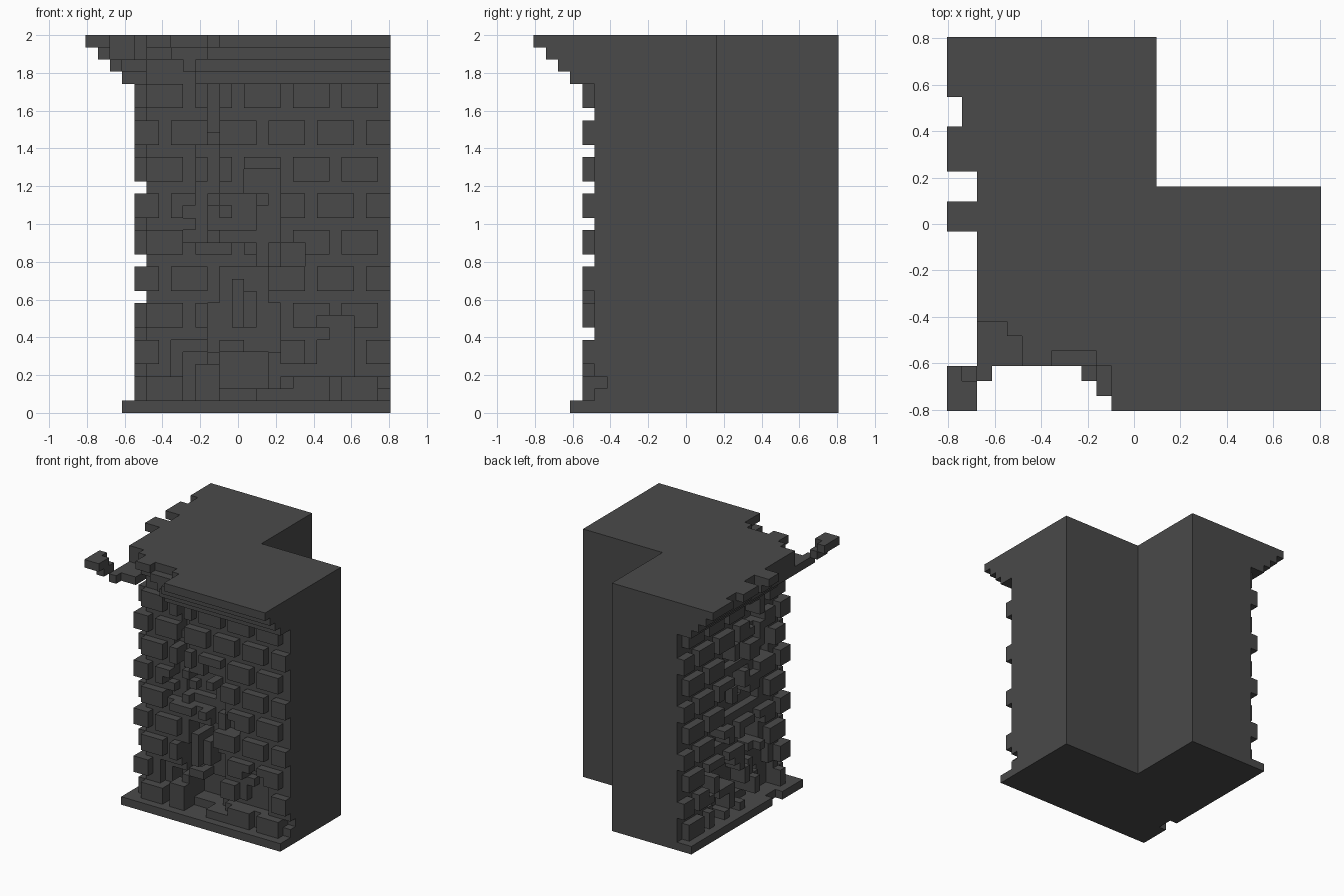
import bpy, bmesh, random
from mathutils import Vector

cube = bpy.data.objects.get("Cube")
if cube:
    bpy.data.objects.remove(cube, do_unlink=True)

U = 2 / 31                      # one block of the 25 x 25 x 31 grid
random.seed(4)

stone = bpy.data.materials.new("dark stone grey")
stone.use_nodes = True
stone.diffuse_color = (0.068, 0.068, 0.068, 1)
stone.node_tree.nodes["Principled BSDF"].inputs["Base Color"].default_value = stone.diffuse_color
stone.node_tree.nodes["Principled BSDF"].inputs["Roughness"].default_value = 0.9


def box(x0, x1, y0, y1, z0, z1):
    return {(x, y, z) for x in range(x0, x1) for y in range(y0, y1) for z in range(z0, z1)}


def swap(cells):
    """Carry cells of the front wall over to the side wall."""
    return {(y, x, z) for x, y, z in cells}


def ell(x0, y0, z0, z1):
    """L-shaped slab with its outer corner at x0, y0."""
    return box(x0, 25, y0, 15, z0, z1) | box(x0, 14, 15, 25, z0, z1)


FACES = {(1, 0, 0): [(1, 0, 0), (1, 1, 0), (1, 1, 1), (1, 0, 1)],
         (-1, 0, 0): [(0, 0, 0), (0, 0, 1), (0, 1, 1), (0, 1, 0)],
         (0, 1, 0): [(0, 1, 0), (0, 1, 1), (1, 1, 1), (1, 1, 0)],
         (0, -1, 0): [(0, 0, 0), (1, 0, 0), (1, 0, 1), (0, 0, 1)],
         (0, 0, 1): [(0, 0, 1), (1, 0, 1), (1, 1, 1), (0, 1, 1)],
         (0, 0, -1): [(0, 0, 0), (0, 1, 0), (1, 1, 0), (1, 0, 0)]}


def build(name, cells):
    """Skin the outside of a set of cells and merge flat areas."""
    bm = bmesh.new()
    verts = {}
    for c in sorted(cells):
        for n, corners in FACES.items():
            if tuple(a + b for a, b in zip(c, n)) in cells:
                continue
            loop = []
            for k in corners:
                p = tuple(a + b for a, b in zip(c, k))
                if p not in verts:
                    verts[p] = bm.verts.new(Vector((p[0] - 12.5, p[1] - 12.5, p[2])) * U)
                loop.append(verts[p])
            bm.faces.new(loop)
    bmesh.ops.dissolve_limit(bm, angle_limit=0.02, verts=bm.verts[:], edges=bm.edges[:])
    mesh = bpy.data.meshes.new(name)
    bm.to_mesh(mesh)
    bm.free()
    mesh.materials.append(stone)
    bpy.context.collection.objects.link(bpy.data.objects.new(name, mesh))


# Broken areas of each wall: along the wall, height, depth behind the wall face
FRONT_PITS = [(10, 11, 23, 27, 1), (9, 11, 17, 22, 1), (13, 16, 17, 20, 1),
              (8, 16, 14, 17, 1), (10, 14, 15, 18, 2), (14, 18, 12, 14, 1),
              (11, 15, 8, 12, 2), (10, 16, 5, 9, 2), (7, 16, 1, 6, 1),
              (8, 15, 1, 5, 3), (19, 22, 4, 8, 1), (16, 22, 3, 4, 1)]
SIDE_PITS = [(9, 12, 23, 26, 1), (7, 10, 18, 22, 1), (12, 16, 19, 22, 1),
             (9, 17, 13, 17, 1), (11, 14, 14, 18, 2), (16, 19, 10, 13, 1),
             (9, 13, 7, 11, 2), (7, 15, 4, 7, 1), (15, 20, 5, 8, 1),
             (6, 19, 1, 4, 1), (8, 16, 1, 4, 3)]


def pits(areas):
    out = set()
    for a0, a1, z0, z1, depth in areas:
        out |= box(a0, a1, 4, 5 + depth, z0, z1)
    return out


def bricks(holes):
    """Staggered courses, broken where the wall is."""
    out = set()
    for row in range(9):
        z = 1 + 3 * row
        first = 5 if row % 2 == 0 else 3
        for a in range(first, 25, 4):
            out |= box(max(a, 4), min(a + 3, 25), 4, 5, z, z + 2)
    return out - holes


def fragments(areas):
    """Broken posts and stubs standing out of the larger pits."""
    out = set()
    for a0, a1, z0, z1, depth in areas:
        for _ in range((a1 - a0) * (z1 - z0) // 8):
            a, z = random.randrange(a0, a1), random.randrange(z0, z1)
            out |= box(a, a + 1, random.choice((4, 5)), 5 + depth, z, min(z + random.randint(1, 2), z1))
    return out


front_holes, side_holes = pits(FRONT_PITS), pits(SIDE_PITS)

# Main wall body
build("wall_core", ell(5, 5, 1, 27) - front_holes - swap(side_holes) - box(24, 25, 5, 6, 2, 3))

# Brick courses on both outer walls
build("front_bricks", bricks(front_holes))
build("side_bricks", swap(bricks(side_holes)))

# Broken stubs left in the pits
build("front_fragments", fragments(FRONT_PITS))
build("side_fragments", swap(fragments(SIDE_PITS)))

# Rubble ledges at the foot of the walls
build("front_rubble", box(9, 10, 4, 6, 1, 3) | box(11, 16, 6, 8, 1, 2) | box(14, 17, 4, 6, 1, 2))
build("side_rubble", box(6, 8, 10, 13, 1, 2) | box(4, 6, 16, 17, 1, 2))

# Chipped base slab
build("base_slab", ell(3, 3, 0, 1) - box(3, 4, 7, 9, 0, 1))

# Stepped cornice, broken away around the outer corner
cornice = ell(3, 3, 27, 28) - box(3, 9, 3, 5, 27, 28) - box(3, 5, 3, 8, 27, 28)
cornice |= ell(2, 2, 28, 29) - box(2, 9, 2, 3, 28, 29) - box(5, 8, 3, 5, 28, 29)
cornice |= (ell(1, 1, 29, 30) - box(1, 10, 1, 3, 29, 30) - box(1, 7, 3, 4, 29, 30)
            - box(1, 2, 3, 12, 29, 30) - box(1, 4, 3, 6, 29, 30)
            - box(4, 5, 3, 5, 29, 30) - box(1, 2, 14, 16, 29, 30))
top = ell(0, 0, 30, 31) - box(0, 11, 0, 3, 30, 31) - box(7, 10, 3, 4, 30, 31)
top -= box(0, 2, 3, 12, 30, 31) | box(2, 4, 3, 6, 30, 31) | box(4, 5, 3, 5, 30, 31)
top -= box(0, 2, 14, 16, 30, 31) | box(0, 1, 19, 21, 30, 31)
build("cornice", cornice | top)

# Loose stepped pieces hanging on at the corner
build("corner_fragment", box(0, 2, 0, 2, 30, 31) | box(0, 1, 2, 3, 30, 31)
      | box(1, 2, 1, 3, 29, 30) | box(2, 3, 2, 3, 28, 29))
